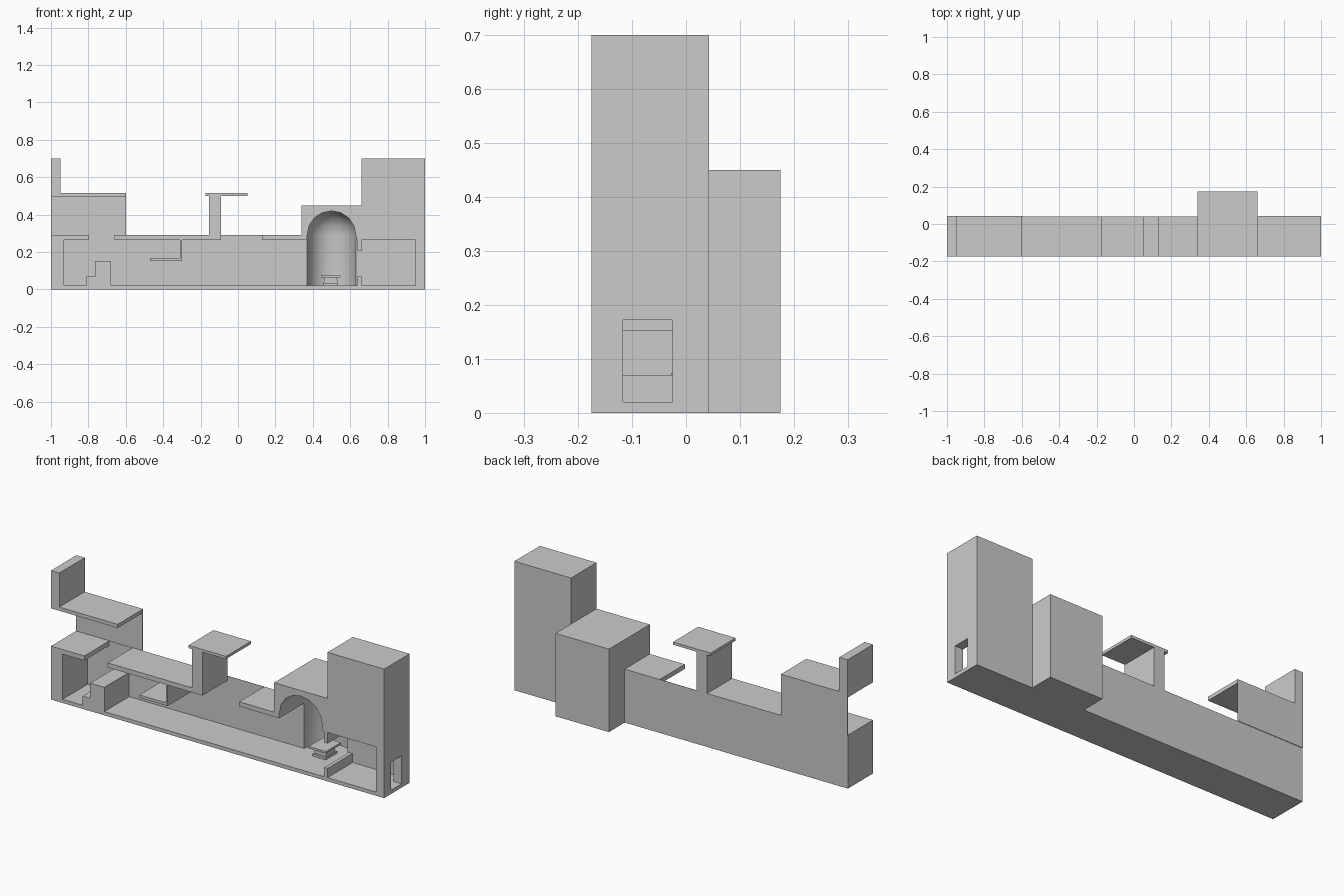
import bpy, bmesh
from math import sin, cos, pi

if "Cube" in bpy.data.objects:
    bpy.data.objects.remove(bpy.data.objects["Cube"])

FRONT, BACK, REAR = -0.175, 0.04, 0.043   # front plane, wall plane, raised rear panels
SKIN = 0.002                              # thin back wall


def finish(name, bm):
    bmesh.ops.recalc_face_normals(bm, faces=bm.faces)
    mesh = bpy.data.meshes.new(name)
    bm.to_mesh(mesh)
    bm.free()
    ob = bpy.data.objects.new(name, mesh)
    bpy.context.collection.objects.link(ob)
    return ob


def extrude(name, pts, y0=FRONT, y1=BACK):
    """Solid from an x/z outline, swept from y0 to y1."""
    bm = bmesh.new()
    face = bm.faces.new([bm.verts.new((x, y0, z)) for x, z in pts])
    geo = bmesh.ops.extrude_face_region(bm, geom=[face])["geom"]
    vs = [g for g in geo if isinstance(g, bmesh.types.BMVert)]
    bmesh.ops.translate(bm, verts=vs, vec=(0, y1 - y0, 0))
    return finish(name, bm)


def box(name, x0, x1, z0, z1, y0=FRONT, y1=BACK):
    return extrude(name, [(x0, z0), (x1, z0), (x1, z1), (x0, z1)], y0, y1)


# floor and thin back wall
box("floor", -1, 1, 0, 0.02)
box("back_wall", -1, 0.37, 0, 0.29, BACK - SKIN, BACK)
box("back_wall_right", 0.63, 0.66, 0, 0.29, BACK - SKIN, BACK)

# left end wall with short ceiling
extrude("left_wall", [(-1, 0.02), (-0.93, 0.02), (-0.93, 0.265), (-0.8, 0.265),
                      (-0.8, 0.29), (-1, 0.29)])

# stepped block on the floor
extrude("steps", [(-0.81, 0.02), (-0.68, 0.02), (-0.68, 0.152), (-0.765, 0.152),
                  (-0.765, 0.07), (-0.81, 0.07)])

# upper left ledge, its corner pillar and rear panel
extrude("upper_ledge", [(-1, 0.495), (-0.6, 0.495), (-0.6, 0.515), (-0.95, 0.515),
                        (-0.95, 0.7), (-1, 0.7)], FRONT, REAR)
box("upper_back_panel", -1, -0.6, 0.29, 0.495, BACK, REAR)

# middle ceiling carrying the pillar and its cap
extrude("middle_ceiling", [(-0.66, 0.265), (-0.09, 0.265), (-0.09, 0.5), (0.05, 0.5),
                           (0.05, 0.515), (-0.175, 0.515), (-0.175, 0.5),
                           (-0.155, 0.5), (-0.155, 0.29), (-0.66, 0.29)])

# shelf hanging from the ceiling
extrude("hanging_shelf", [(-0.47, 0.152), (-0.3, 0.152), (-0.3, 0.265), (-0.31, 0.265),
                          (-0.31, 0.167), (-0.47, 0.167)])

# right ceiling and arch block
AX, AZ, R, N = 0.5, 0.29, 0.13, 8
arch = [(AX + R * cos(pi * i / N), AZ + R * sin(pi * i / N)) for i in range(N + 1)]
extrude("arch_block", [(0.13, 0.265), (0.13, 0.29), (0.34, 0.29), (0.34, 0.45),
                       (0.66, 0.45), (0.66, 0.205), (0.64, 0.205), (0.64, 0.265),
                       (0.63, 0.265)] + arch + [(0.37, 0.265)])
box("door_sill", 0.64, 0.66, 0.02, 0.07)

# niche housing: box with an open front, behind the wall plane
housing = box("niche_housing", 0.34, 0.66, 0, 0.45, BACK, 0.175)
bm = bmesh.new()
bm.from_mesh(housing.data)
front = [f for f in bm.faces if all(abs(v.co.y - BACK) < 1e-4 for v in f.verts)]
bmesh.ops.delete(bm, geom=front, context="FACES")
bm.to_mesh(housing.data)
bm.free()
box("niche_floor", 0.36, 0.64, 0.005, 0.02, BACK, 0.172)

# rounded niche: half cylinder topped by a quarter sphere
bm = bmesh.new()
profile = [(R, 0.02)] + [(R * cos(pi / 2 * j / 4), AZ + R * sin(pi / 2 * j / 4)) for j in range(4)]
rings = [[bm.verts.new((AX + r * cos(pi * i / N), BACK + r * sin(pi * i / N), z))
          for i in range(N + 1)] for r, z in profile]
top = bm.verts.new((AX, BACK, AZ + R))
for a, b in zip(rings, rings[1:]):
    for i in range(N):
        bm.faces.new((a[i], a[i + 1], b[i + 1], b[i]))
for i in range(N):
    bm.faces.new((rings[-1][i], rings[-1][i + 1], top))
niche = finish("niche", bm)
bm = bmesh.new()
bm.from_mesh(niche.data)
bm.faces.ensure_lookup_table()
if bm.faces[0].normal.x > 0:          # face into the niche
    bmesh.ops.reverse_faces(bm, faces=bm.faces)
for f in bm.faces:
    f.smooth = True
bm.to_mesh(niche.data)
bm.free()

# pedestal in the niche
box("pedestal_base", 0.455, 0.535, 0.02, 0.032, -0.012, 0.085)
extrude("pedestal_stem", [(0.458, 0.032), (0.532, 0.032), (0.54, 0.065), (0.45, 0.065)][:2]
        + [(0.53, 0.065), (0.46, 0.065)], 0.0, 0.073)
box("pedestal_top", 0.443, 0.547, 0.064, 0.075, -0.027, 0.1)

# right tower over the end room
tower = extrude("tower", [(0.66, 0.265), (0.95, 0.265), (0.95, 0.02), (1, 0.02),
                          (1, 0.7), (0.66, 0.7)])
box("tower_back_panel", 0.66, 1, 0, 0.7, BACK, REAR)

# side doorway through the tower's end wall
cutter = box("doorway_cutter", 0.9, 1.1, 0.0201, 0.172, -0.117, -0.025)
cutter.hide_render = True
mod = tower.modifiers.new("doorway", "BOOLEAN")
mod.operation, mod.solver, mod.object = "DIFFERENCE", "EXACT", cutter
bpy.context.view_layer.objects.active = tower
bpy.ops.object.modifier_apply(modifier=mod.name)
bpy.data.objects.remove(cutter)
